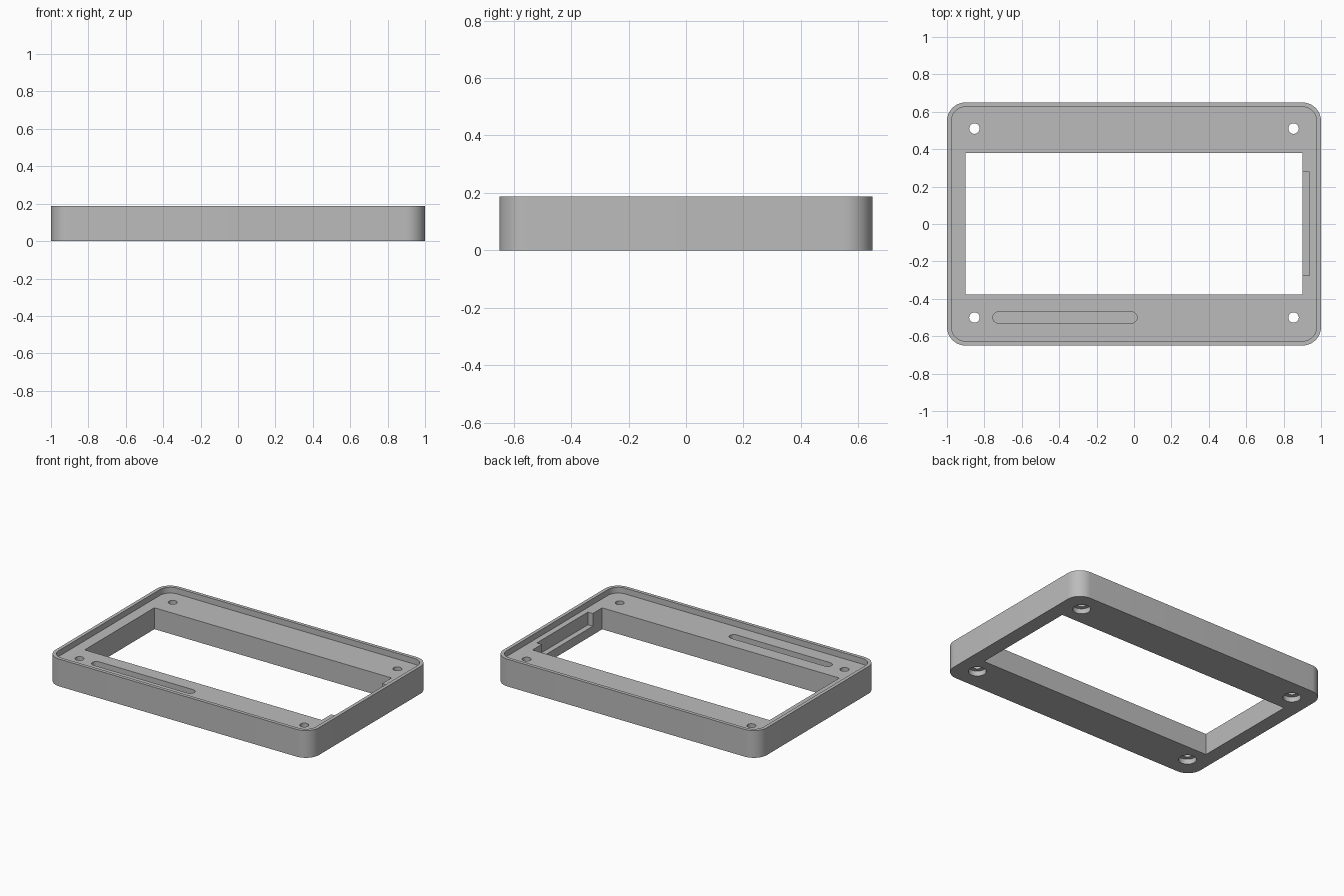
import bpy, bmesh, math
from mathutils import Vector

old = bpy.data.objects.get("Cube")
if old:
    bpy.data.objects.remove(old, do_unlink=True)

HEIGHT, FLOOR = 0.187, 0.147

grey = bpy.data.materials.new("mid grey plastic")
grey.use_nodes = True
colour = (0.5, 0.5, 0.5, 1)
grey.diffuse_color = colour
grey.node_tree.nodes["Principled BSDF"].inputs["Base Color"].default_value = colour


def prism(name, x0, x1, y0, y1, z0, z1, radius=0.0, steps=12):
    """Upright block with rounded vertical corners."""
    bm = bmesh.new()
    points = []
    corners = [(x1, y1, -1, -1), (x0, y1, 1, -1), (x0, y0, 1, 1), (x1, y0, -1, 1)]
    for i, (x, y, sx, sy) in enumerate(corners):
        for k in range(steps + 1 if radius else 1):
            a = math.pi / 2 * (i + k / steps)
            points.append(Vector((x + radius * (sx + math.cos(a)),
                                  y + radius * (sy + math.sin(a)), z0)))
    base = bm.faces.new([bm.verts.new(p) for p in points])
    top = bmesh.ops.extrude_face_region(bm, geom=[base])
    moved = [v for v in top["geom"] if isinstance(v, bmesh.types.BMVert)]
    bmesh.ops.translate(bm, verts=moved, vec=(0, 0, z1 - z0))
    bmesh.ops.remove_doubles(bm, verts=bm.verts, dist=1e-5)
    bmesh.ops.recalc_face_normals(bm, faces=bm.faces)
    mesh = bpy.data.meshes.new(name)
    bm.to_mesh(mesh)
    bm.free()
    mesh.materials.append(grey)
    obj = bpy.data.objects.new(name, mesh)
    bpy.context.collection.objects.link(obj)
    return obj


def cylinder(name, x, y, r, z0, z1):
    return prism(name, x - r, x + r, y - r, y + r, z0, z1, r, 8)


frame = prism("bezel_frame", -1, 1, -0.65, 0.65, 0, HEIGHT, 0.1)

# Lid recess, window, side notch and blind slot
cutters = [
    prism("lid_recess", -0.976, 0.976, -0.626, 0.626, FLOOR, 0.3, 0.076),
    prism("window", -0.9, 0.9, -0.377, 0.379, -0.1, 0.3),
    prism("side_notch", 0.8, 0.937, -0.275, 0.278, 0.06, 0.3),
    prism("slot", -0.755, 0.017, -0.53, -0.47, 0.1, 0.3, 0.03, 8),
]

# Screw holes, counterbored from below
for x in (-0.853, 0.853):
    for y in (-0.5, 0.51):
        cutters.append(cylinder("screw_hole", x, y, 0.028, -0.1, 0.3))
        cutters.append(cylinder("counterbore", x, y, 0.056, -0.1, 0.035))

bpy.context.view_layer.objects.active = frame
for cutter in cutters:
    cutter.hide_render = True
    mod = frame.modifiers.new(cutter.name, "BOOLEAN")
    mod.operation, mod.solver, mod.object = "DIFFERENCE", "EXACT", cutter
    bpy.ops.object.modifier_apply(modifier=mod.name)
    bpy.data.objects.remove(cutter, do_unlink=True)

# Smooth rounded corners, sharp edges elsewhere
bpy.ops.object.select_all(action="DESELECT")
frame.select_set(True)
bpy.ops.object.shade_smooth_by_angle(angle=math.radians(30))
